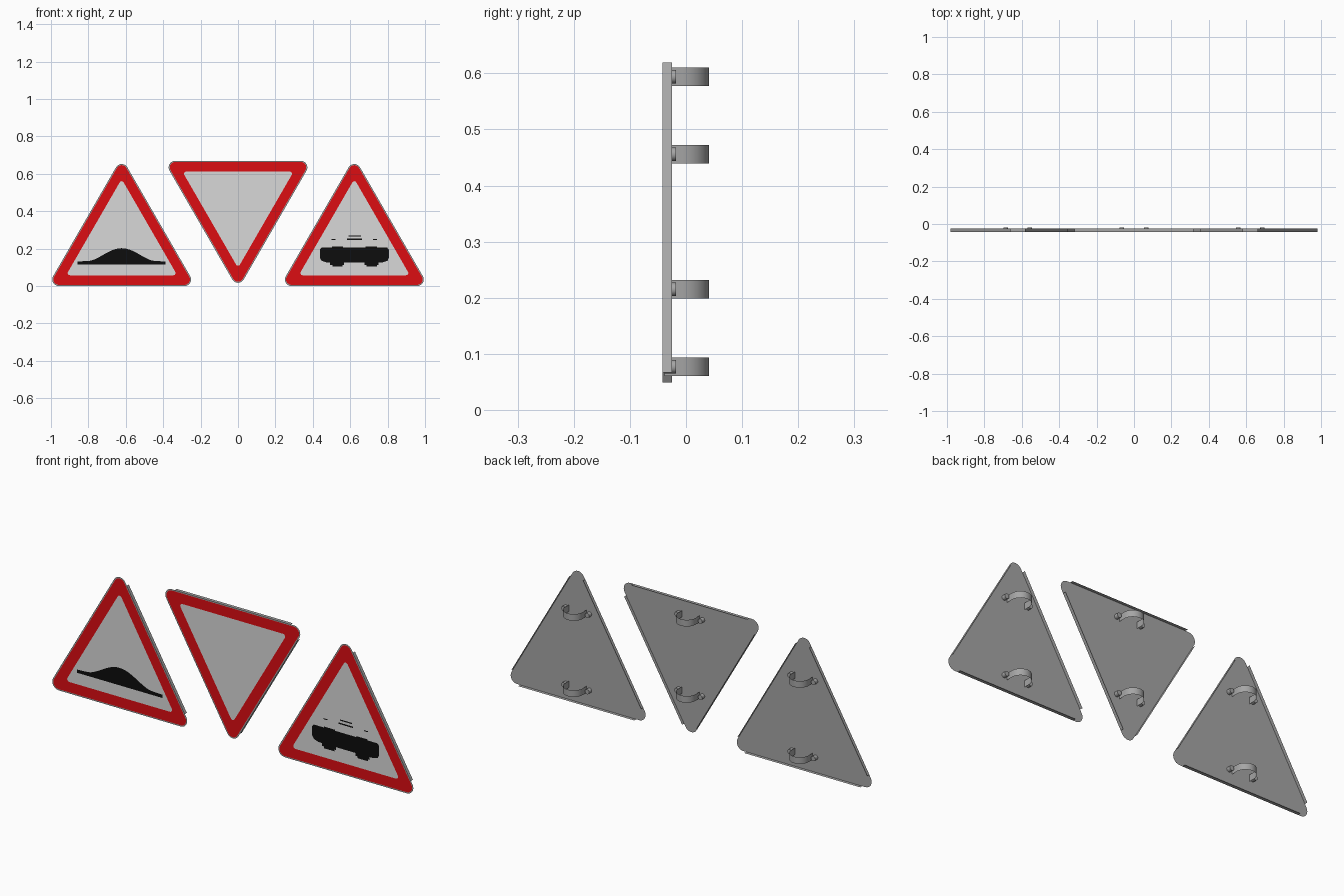
import bpy, bmesh, math
from mathutils import Vector

cube = bpy.data.objects.get("Cube")
if cube:
    bpy.data.objects.remove(cube)


def material(name, r, g, b):
    m = bpy.data.materials.new(name)
    m.use_nodes = True
    m.diffuse_color = (r, g, b, 1)
    bsdf = m.node_tree.nodes["Principled BSDF"]
    bsdf.inputs["Base Color"].default_value = (r, g, b, 1)
    bsdf.inputs["Roughness"].default_value = 0.6
    return m


GREY = material("bare metal grey", 0.38, 0.38, 0.38)
WHITE = material("sign white", 0.69, 0.69, 0.69)
RED = material("border red", 0.72, 0.004, 0.006)
BLACK = material("symbol black", 0.004, 0.004, 0.004)

SIDE = 0.672           # distance between corner centres
RADIUS = 0.035         # corner rounding
FRONT, LIP = -0.0415, -0.025
MID = RADIUS + SIDE * math.sqrt(3) / 6   # height of the triangle centre
FLIP = 0.669           # top plus bottom height of the inverted sign


def make_object(name, bm, mat, smooth=False):
    mesh = bpy.data.meshes.new(name)
    bm.to_mesh(mesh)
    bm.free()
    mesh.materials.append(mat)
    ob = bpy.data.objects.new(name, mesh)
    bpy.context.collection.objects.link(ob)
    if smooth:
        bpy.ops.object.select_all(action='DESELECT')
        ob.select_set(True)
        bpy.context.view_layer.objects.active = ob
        bpy.ops.object.shade_smooth_by_angle(angle=math.radians(35))
    return ob


def corners(side):
    r = side / math.sqrt(3)
    return [Vector((r * math.cos(a), MID + r * math.sin(a)))
            for a in (math.radians(d) for d in (90, 210, 330))]


def rounded_triangle(side, radius, steps=8):
    pts = []
    for c, mid in zip(corners(side), (90, 210, 330)):
        for i in range(steps + 1):
            a = math.radians(mid - 60 + 120 * i / steps)
            pts.append(c + Vector((math.cos(a), math.sin(a))) * radius)
    return pts


def sheet(bm, pts, y, place, back=False):
    verts = []
    for p in pts:
        x, z = place(p)
        verts.append(bm.verts.new((x, y, z)))
    bm.faces.new(verts[::-1] if back else verts)


def painted(name, shapes, y, place, mat):
    bm = bmesh.new()
    for pts in shapes:
        sheet(bm, pts, y, place)
    make_object(name, bm, mat)


def rect(x0, x1, z0, z1):
    return [(x0, z0), (x1, z0), (x1, z1), (x0, z1)]


def disc(x, z, r, n=16):
    return [(x + r * math.cos(math.tau * i / n), z + r * math.sin(math.tau * i / n))
            for i in range(n)]


def flanges(name, place):
    # Folded lips along the straight edges, stopping short of the corners
    bm = bmesh.new()
    cs = corners(SIDE)
    for i in range(3):
        a, b = cs[i], cs[(i + 1) % 3]
        d = (b - a).normalized()
        out = Vector((d.y, -d.x)) * RADIUS
        ends = [place(a + out + d * 0.017), place(b + out - d * 0.017)]
        (x0, z0), (x1, z1) = ends
        bm.faces.new([bm.verts.new(v) for v in (
            (x0, FRONT, z0), (x0, LIP, z0), (x1, LIP, z1), (x1, FRONT, z1))])
    bmesh.ops.reverse_faces(bm, faces=bm.faces)
    make_object(name, bm, GREY)


def bracket(name, cx, cz):
    # Bent strap with two flat ears
    r, base, h = 0.048, -0.038, 0.0165
    path = [(0.077, base), (r, base)]
    path += [(r * math.cos(math.pi * i / 20), -0.007 + r * math.sin(math.pi * i / 20))
             for i in range(21)]
    path += [(-r, base), (-0.077, base)]
    bm = bmesh.new()
    rows = [[bm.verts.new((cx + x, y, cz + s)) for x, y in path] for s in (-h, h)]
    for i in range(len(path) - 1):
        bm.faces.new((rows[0][i], rows[0][i + 1], rows[1][i + 1], rows[1][i]))
    make_object(name + "_strap", bm, GREY, True)
    # Bolts through the ears
    bm = bmesh.new()
    for side in (-1, 1):
        ring = disc(cx + side * 0.065, cz, 0.012)
        outer = [bm.verts.new((x, -0.018, z)) for x, z in ring]
        inner = [bm.verts.new((x, base, z)) for x, z in ring]
        bm.faces.new(outer[::-1])
        for i in range(len(ring)):
            j = (i + 1) % len(ring)
            bm.faces.new((inner[i], inner[j], outer[j], outer[i]))
    make_object(name + "_bolts", bm, GREY, True)


def sign(name, cx, inverted=False):
    def place(p):
        return (cx - p[0], FLIP - p[1]) if inverted else (cx + p[0], p[1])

    bm = bmesh.new()
    outline = rounded_triangle(SIDE, RADIUS)
    sheet(bm, outline, FRONT + 0.0005, place)
    sheet(bm, outline, FRONT + 0.001, place, True)
    make_object(name + "_panel", bm, GREY)
    flanges(name + "_flanges", place)
    painted(name + "_border", [rounded_triangle(SIDE, RADIUS - 0.006)], FRONT, place, RED)
    painted(name + "_field", [rounded_triangle(0.553, 0.012)], FRONT - 0.0004, place, WHITE)
    for label, z in (("lower", 0.077), ("upper", 0.456)):
        bracket(f"{name}_{label}_bracket", cx, FLIP + 0.002 - z if inverted else z)
    return place


hump_place = sign("hump_sign", -0.622)
sign("yield_sign", 0.0, True)
car_place = sign("car_sign", 0.622)

# Road hump silhouette
hump = [(-0.235, 0.115), (0.235, 0.115), (0.235, 0.131)]
for i in range(25):
    t = 1 - i / 12
    hump.append((0.175 * t, 0.134 + 0.068 * (0.5 + 0.5 * math.cos(math.pi * t)) ** 0.8))
hump.append((-0.235, 0.131))
painted("hump_symbol", [hump], FRONT - 0.0008, hump_place, BLACK)

# Car silhouette: body, wheels and roof lines
body = [(-0.175, 0.135), (-0.15, 0.126), (0.15, 0.126), (0.178, 0.135), (0.184, 0.15),
        (0.184, 0.195), (0.175, 0.206), (-0.175, 0.206), (-0.184, 0.195), (-0.184, 0.15)]
parts = [body]
for x in (-0.092, 0.092):
    parts.append(rect(x - 0.038, x + 0.038, 0.112, 0.126))
    parts.append(rect(x - 0.026, x + 0.03, 0.103, 0.112))
parts += [rect(-0.03, 0.035, 0.264, 0.27), rect(-0.04, 0.04, 0.246, 0.253),
          rect(-0.122, -0.1, 0.247, 0.252), rect(0.1, 0.122, 0.247, 0.252),
          rect(-0.12, -0.06, 0.206, 0.211), rect(0.06, 0.12, 0.206, 0.211)]
painted("car_symbol", parts, FRONT - 0.0008, car_place, BLACK)
